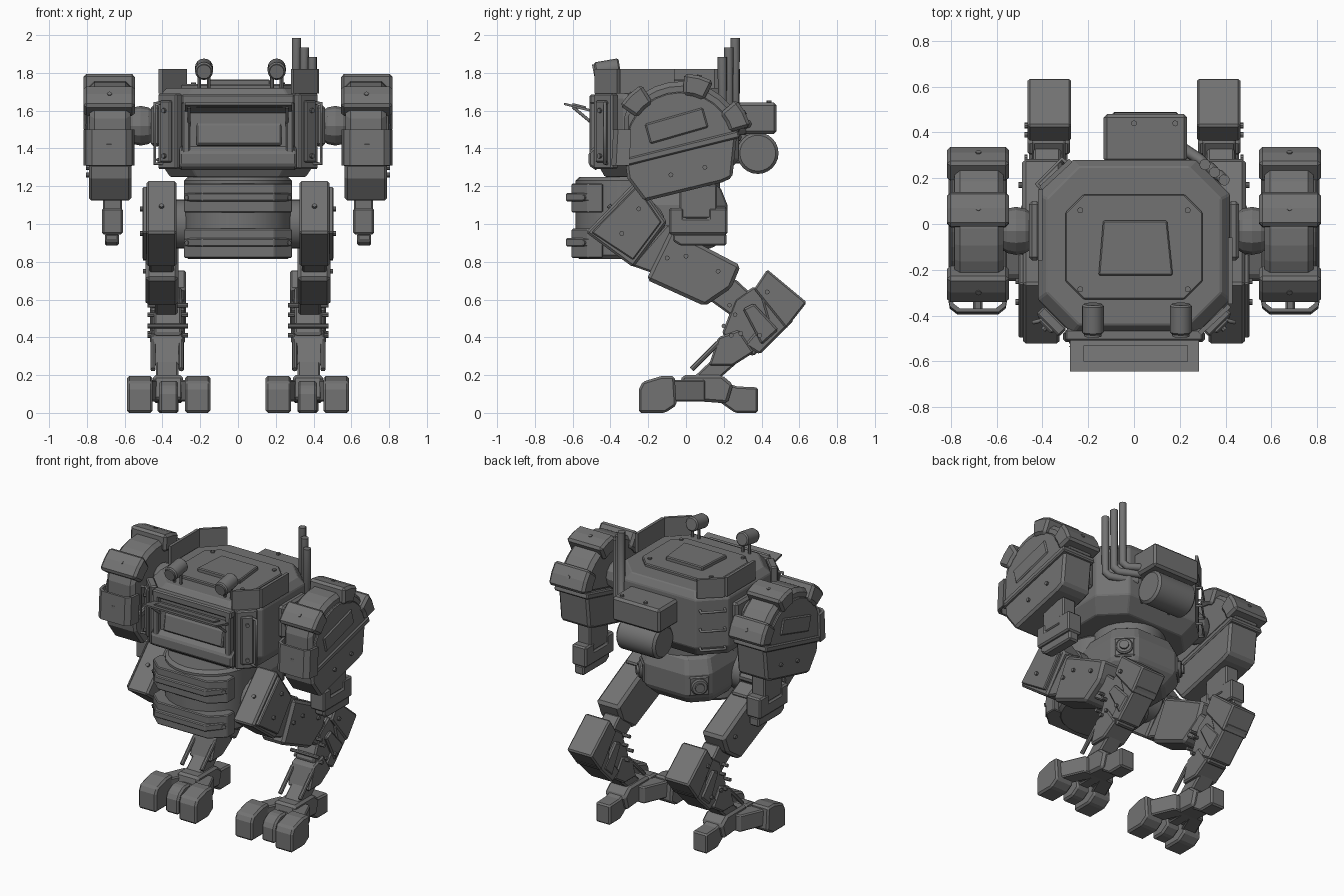
import bpy
import bmesh
from math import cos, sin, pi, radians
from mathutils import Vector, Matrix

default_cube = bpy.data.objects.get("Cube")
if default_cube:
    bpy.data.objects.remove(default_cube, do_unlink=True)

# One flat paint for the whole machine
paint = bpy.data.materials.new("gunmetal_grey")
paint.use_nodes = True
grey = (0.17, 0.17, 0.17, 1)
paint.diffuse_color = grey
paint.node_tree.nodes["Principled BSDF"].inputs["Base Color"].default_value = grey


def finish(name, bm, bevel=0.0, mirror=False, smooth=False):
    """Turn a bmesh into a painted object, optionally bevelled and mirrored across x."""
    bmesh.ops.recalc_face_normals(bm, faces=bm.faces)
    mesh = bpy.data.meshes.new(name)
    bm.to_mesh(mesh)
    bm.free()
    mesh.materials.append(paint)
    obj = bpy.data.objects.new(name, mesh)
    bpy.context.collection.objects.link(obj)
    if bevel:
        mod = obj.modifiers.new("Bevel", 'BEVEL')
        mod.width, mod.segments, mod.limit_method = bevel, 1, 'ANGLE'
    if mirror:
        obj.modifiers.new("Mirror", 'MIRROR').use_mirror_merge = False
    if smooth:
        bpy.ops.object.select_all(action='DESELECT')
        obj.select_set(True)
        bpy.context.view_layer.objects.active = obj
        bpy.ops.object.shade_smooth_by_angle(angle=radians(40))
    return obj


def loft(name, rings, **options):
    """Skin closed rings of equal length and cap both ends."""
    bm = bmesh.new()
    loops = [[bm.verts.new(point) for point in ring] for ring in rings]
    for low, high in zip(loops, loops[1:]):
        for i in range(len(low)):
            j = (i + 1) % len(low)
            bm.faces.new((low[i], low[j], high[j], high[i]))
    bm.faces.new(loops[0])
    bm.faces.new(loops[-1])
    return finish(name, bm, **options)


def slab(name, profile, x0, x1, bevel=0.01, mirror=True, **options):
    """Extrude a side profile of (y, z) points from x0 to x1."""
    rings = [[(x, y, z) for y, z in profile] for x in (x0, x1)]
    return loft(name, rings, bevel=bevel, mirror=mirror, **options)


def box(name, centre, size, turn=0, axis='Z', bevel=0.008, mirror=False):
    bm = bmesh.new()
    place = Matrix.Translation(centre) @ Matrix.Rotation(radians(turn), 4, axis)
    bmesh.ops.create_cube(bm, size=1, matrix=place @ Matrix.Diagonal((*size, 1)))
    return finish(name, bm, bevel, mirror)


def rod(name, start, end, radius, sides=16, bevel=0.0, mirror=False):
    bm = bmesh.new()
    start, end = Vector(start), Vector(end)
    aim = (end - start).to_track_quat('Z', 'Y').to_matrix().to_4x4()
    bmesh.ops.create_cone(bm, cap_ends=True, segments=sides, radius1=radius, radius2=radius,
                          depth=(end - start).length,
                          matrix=Matrix.Translation((start + end) / 2) @ aim)
    return finish(name, bm, bevel, mirror, smooth=sides > 8)


def bolts(name, points, direction, mirror=True):
    for point in points:
        tip = Vector(point) + Vector(direction) * 0.014
        rod(name, point, tip, 0.013, sides=8, mirror=mirror)


def octagon(half, front, back, cut, z):
    right = [(half - cut, front), (half, front + cut), (half, back - cut), (half - cut, back)]
    return [(x, y, z) for x, y in right] + [(-x, y, z) for x, y in reversed(right)]


def tube(name, points, radius, mirror=False):
    curve = bpy.data.curves.new(name, 'CURVE')
    curve.dimensions, curve.bevel_depth, curve.bevel_resolution = '3D', radius, 2
    curve.use_fill_caps = True
    spline = curve.splines.new('POLY')
    spline.points.add(len(points) - 1)
    for target, point in zip(spline.points, points):
        target.co = (*point, 1)
    curve.materials.append(paint)
    obj = bpy.data.objects.new(name, curve)
    bpy.context.collection.objects.link(obj)
    if mirror:
        obj.modifiers.new("Mirror", 'MIRROR').use_mirror_merge = False


# Cab hull and layered roof
loft("cab_hull", [octagon(.36, -.43, .2, .14, 1.25), octagon(.42, -.48, .28, .15, 1.34),
                  octagon(.42, -.48, .28, .15, 1.67), octagon(.38, -.44, .25, .14, 1.72)], bevel=.006)
loft("roof_panel", [octagon(.3, -.33, .13, .08, z) for z in (1.71, 1.74)], bevel=.006)
hatch = [(-.155, -.225), (.17, -.225), (.145, .015), (-.135, .015)]
loft("roof_hatch", [[(x, y, z) for x, y in hatch] for z in (1.73, 1.765)], bevel=.006)
bolts("roof_bolt", [(.235, y, 1.735) for y in (-.285, .06)], (0, 0, 1))

# Roof edge guards
def guard(name, path):
    for (xa, ya), (xb, yb) in zip(path, path[1:]):
        across = Vector((yb - ya, xa - xb, 0)).normalized() * 0.02
        rings = [[Vector((x, y, 1.69)), Vector((x, y, 1.82)), Vector((x, y, 1.82)) + across,
                  Vector((x, y, 1.69)) + across] for x, y in ((xa, ya), (xb, yb))]
        loft(name, rings)

guard("roof_guard_rear", [(-.27, .27), (-.40, .15), (-.40, -.16)])
guard("roof_guard_front", [(.28, -.47), (.41, -.35), (.41, -.06)])

# Cab front: corner posts, window frame, sill and visor
box("corner_post", (.36, -.425, 1.49), (.14, .05, .40), 45, mirror=True)
box("corner_post_panel", (.378, -.443, 1.49), (.08, .03, .33), 45, mirror=True)
bolts("post_bolt", [(.388, -.453, z) for z in (1.36, 1.6)], (.7, -.7, 0))
box("window_header", (0, -.485, 1.66), (.60, .05, .05))
box("window_side", (.275, -.485, 1.51), (.04, .05, .3), mirror=True)
slab("window_sill", [(-.47, 1.28), (-.515, 1.31), (-.515, 1.38), (-.47, 1.42)], -.31, .31, mirror=False)
slab("front_hatch", [(-.47, 1.41), (-.505, 1.42), (-.485, 1.53), (-.47, 1.54)], -.22, .23, mirror=False)
slab("visor", [(-.47, 1.585), (-.645, 1.63), (-.645, 1.642), (-.47, 1.6)], -.28, .285, bevel=0, mirror=False)
slab("visor_panel", [(-.53, 1.6), (-.6, 1.618), (-.6, 1.64), (-.53, 1.623)], -.22, .235, bevel=0, mirror=False)
rod("visor_strut", (.26, -.6, 1.62), (.26, -.48, 1.52), .008, mirror=True)
tube("corner_rail", [(.40, -.42, 1.32), (.44, -.43, 1.32), (.44, -.43, 1.64), (.40, -.42, 1.64)], .009, True)

# Roof lamps
for x in (-.18, .205):
    rod("lamp", (x, -.48, 1.808), (x, -.35, 1.83), .048, bevel=.008)
    rod("lamp_lens", (x, -.49, 1.806), (x, -.475, 1.809), .038)
    for side in (-.025, .025):
        rod("lamp_stand", (x + side, -.4, 1.69), (x + side, -.4, 1.8), .01, sides=8)

# Engine box, fuel tank, exhausts and ladder at the back
box("engine_box", (.05, .375, 1.56), (.365, .21, .165), bevel=.015)
bolts("engine_bolt", [(x, .44, 1.64) for x in (0, .18)], (0, 0, 1), False)
rod("fuel_tank", (-.1, .38, 1.375), (.2, .38, 1.375), .11, sides=24, bevel=.015)
for x in (-.06, .16):
    box("tank_bracket", (x, .29, 1.4), (.03, .14, .16))
for i in range(3):
    x, y, top, low = .31 + .042 * i, .26 - .034 * i, 1.985 - .05 * i, 1.53 - .035 * i
    tube("exhaust_pipe", [(.2, y + .08, low), (x - .02, y + .02, low), (x, y, low + .03), (x, y, top)], .025)
for z in (1.34, 1.47, 1.6):
    tube("ladder_rung", [(-.40, .15, z), (-.425, .175, z), (-.315, .285, z), (-.29, .26, z)], .009)

# Pelvis: drum, rear housing with corner hubs, and wrapped front straps
rod("neck_ring", (0, -.05, 1.1), (0, -.05, 1.28), .23, sides=24)
rod("pelvis_drum", (0, -.3, .815), (0, -.3, 1.25), .285, sides=24, bevel=.02)
loft("pelvis_housing", [octagon(.22, -.4, .14, .1, .87), octagon(.27, -.42, .22, .11, .95),
                        octagon(.27, -.42, .22, .11, 1.1), octagon(.23, -.4, .18, .1, 1.2)], bevel=.015)
box("hub_plate", (.215, .165, 1.025), (.13, .02, .13), -45, mirror=True)
rod("rear_hub", (.2, .15, 1.025), (.235, .185, 1.025), .055, bevel=.008, mirror=True)
rod("rear_hub_cap", (.23, .18, 1.025), (.245, .195, 1.025), .03, mirror=True)

def strap(z0, z1, grow):
    plan = [(.285, -.44), (.285, -.52), (.19, -.605 - grow)]
    plan += [(-x, y) for x, y in reversed(plan)]
    loft("pelvis_strap", [[(x, y, z) for x, y in plan] for z in (z0, z1)], bevel=.006)

for base in (.82, 1.06):
    strap(base, base + .155, 0)
    strap(base + .06, base + .105, .03)
    bolts("strap_bolt", [(.265, -.535, base + .08)], (.6, -.7, 0))
rod("hip_joint", (.22, -.24, 1.0), (.35, -.24, 1.0), .13, sides=20, bevel=.02, mirror=True)

# Shoulders: ball joint, half-round shell, three arched plates and a front bumper
bm = bmesh.new()
bmesh.ops.create_uvsphere(bm, u_segments=12, v_segments=8, radius=.105, matrix=
                          Matrix.Translation((.515, -.03, 1.52)) @ Matrix.Rotation(pi / 2, 4, 'Y'))
finish("shoulder_ball", bm, mirror=True)
box("shoulder_mount", (.435, -.03, 1.52), (.05, .26, .22), bevel=.015, mirror=True)

def arc(radius, start, end, steps):
    angles = [radians(start + (end - start) * i / steps) for i in range(steps + 1)]
    return [(-.03 + radius * cos(a), 1.41 + radius * sin(a)) for a in angles]

slab("shoulder_shell", arc(.345, 14, 150, 11) + [(-.33, 1.33)], .57, .785, bevel=.025)
slab("shoulder_rim", arc(.29, 14, 194, 14), .78, .80, bevel=.006)
for middle in (134, 75, 28):
    slab("shoulder_plate", arc(.388, middle - 12, middle + 12, 2) + arc(.275, middle + 12, middle - 12, 2),
         .546, .818, bevel=.016)
    away = Vector((0, cos(radians(middle)), sin(radians(middle))))
    bolts("plate_bolt", [Vector((.68, -.03, 1.41)) + away * .378], away)
bend = [(.135, 0), (.122, -.07), (.09, -.095)]
bend += [(-x, y) for x, y in reversed(bend)]
bend += [(x * .87, y * .83) for x, y in reversed(bend)]
loft("shoulder_bumper", [[(.683 + x, y - lean, z) for x, y in bend] for z, lean in ((1.31, .30), (1.5, .29))],
     mirror=True)
box("bumper_mount", (.683, -.35, 1.4), (.04, .08, .06), mirror=True)
box("shoulder_panel", (.80, -.05, 1.52), (.018, .32, .11), 16, 'X', mirror=True)
box("shoulder_sill", (.683, -.025, 1.4), (.255, .63, .04), 14, 'X', mirror=True)

# Elbows and hands
slab("upper_arm", [(-.32, 1.32), (.27, 1.475), (.245, 1.245), (.19, 1.22), (-.22, 1.12), (-.31, 1.24)],
     .565, .79, bevel=.015)
bolts("arm_bolt", [(.79, -.08, 1.26), (.79, .1, 1.3)], (1, 0, 0))
box("wrist", (.665, .065, 1.12), (.1, .2, .18), mirror=True)
slab("hand", [(-.09, 1.085), (-.01, 1.085), (-.01, 1.03), (.12, 1.03), (.12, 1.085), (.22, 1.085),
              (.22, .945), (-.09, .945)], .61, .72)
slab("finger_pad", [(-.07, .95), (.215, .95), (.215, .885), (-.03, .885), (-.07, .91)], .63, .705)

# Thighs
slab("thigh_block", [(-.53, .955), (-.26, 1.235), (-.1, 1.01), (-.28, .77)], .325, .485, bevel=.012)
slab("thigh_side_plate", [(-.5, .955), (-.26, 1.2), (-.13, 1.01), (-.28, .81)], .47, .505, bevel=.006)
slab("thigh_strut", [(-.29, .78), (-.1, 1.0), (.0, .95), (-.12, .72)], .34, .47)
slab("lower_thigh", [(-.21, .705), (-.08, .97), (.09, .885), (.29, .78), (.24, .66), (.1, .565)],
     .315, .49, bevel=.018)
bolts("thigh_bolt", [(.505, y, z) for y, z in ((-.34, .95), (-.25, 1.08))], (1, 0, 0))
bolts("lower_thigh_bolt", [(.49, y, z) for y, z in ((-.1, .82), (0, .83), (.17, .75))], (1, 0, 0))
bolts("thigh_front_bolt", [(.405, -.4, z) for z in (1.09,)], (0, -.7, .7))

# Shins: knee, stacked calf armour, ankle and pistons
slab("knee", [(.12, .6), (.26, .71), (.4, .58), (.26, .5)], .32, .44)
slab("calf_armour", [(.43, .76), (.64, .585), (.53, .445), (.36, .655)], .275, .465)
slab("calf_lower_plate", [(.39, .64), (.57, .49), (.39, .31), (.31, .36), (.43, .5)], .285, .455)
slab("shin_block", [(.26, .6), (.36, .67), (.52, .5), (.36, .3), (.29, .33), (.19, .42)], .3, .445)
slab("shin_plate", [(.30, .55), (.36, .58), (.49, .44), (.40, .36)], .28, .465)
slab("shin_lower", [(.17, .4), (.28, .44), (.36, .32), (.25, .25), (.12, .25)], .29, .46)
slab("ankle", [(.19, .33), (.30, .29), (.14, .15), (.02, .17)], .315, .435)
bolts("shin_bolt", [(.465, y, z) for y, z in ((.29, .42), (.39, .41), (.43, .64))], (1, 0, 0))
for y, z in ((.23, .57), (.26, .52), (.2, .46), (.24, .41)):
    rod("shin_pin", (.265, y, z), (.48, y, z), .012, sides=8, mirror=True)
for x in (.30, .45):
    rod("ankle_piston", (x, .03, .23), (x, .17, .37), .014, sides=8, mirror=True)

# Feet: core, short middle toe, two spread side toes and a heel
slab("foot_core", [(-.05, .07), (-.02, .2), (.19, .2), (.25, .15), (.22, .05)], .29, .45, bevel=.015)
bolts("foot_bolt", [(.45, .085, .13)], (1, 0, 0))
slab("heel", [(.16, .07), (.18, .17), (.27, .14), (.38, .135), (.38, 0), (.26, 0)], .315, .425)

def toe(offset, reach, width, height):
    middle, half = .367 + offset, width / 2
    link = [(-half, .06), (half, .06), (half, height - .02), (-half, height - .02)]
    ends = ((.367 + offset * .4, .1), (middle, -.11))
    loft("toe_link", [[(x + dx * .8, y, z) for dx, z in link] for x, y in ends], bevel=.008, mirror=True)
    slab("toe_claw", [(-.05, .04), (-.06, height), (-.13, height), (.02 - reach, height - .03),
                      (-reach, height - .07), (-reach, 0), (-.11, 0)],
         middle - half, middle + half, bevel=.012)

toe(0, .2, .1, .17)
for offset in (-.153, .153):
    toe(offset, .25, .135, .195)
